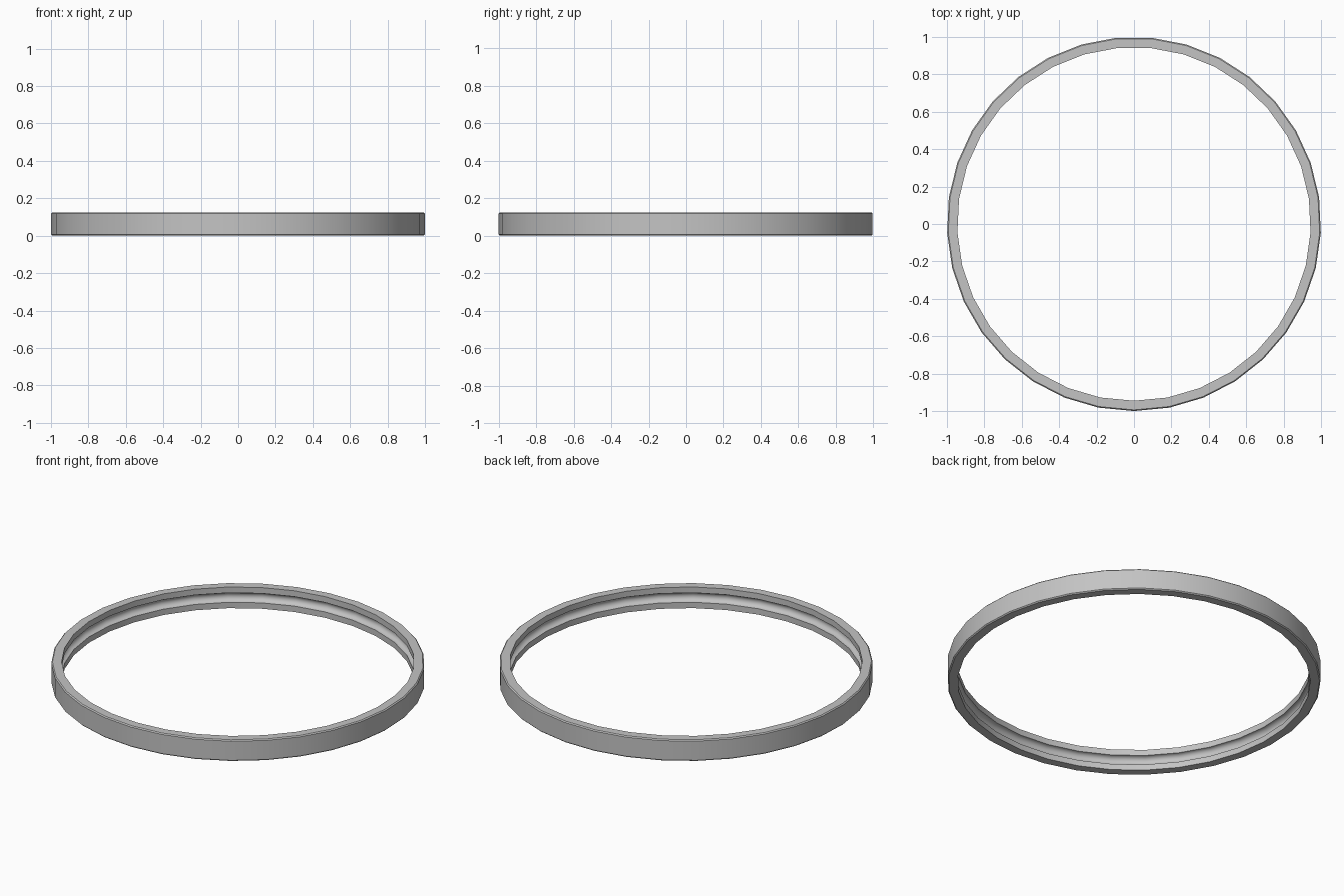
import bpy, bmesh, math

if "Cube" in bpy.data.objects:
    bpy.data.objects.remove(bpy.data.objects["Cube"], do_unlink=True)

SEGMENTS = 33
HEIGHT, OUTER, INNER = 0.125, 1.0, 0.945
CHAMFER, GROOVE = 0.006, 0.028

# Brushed steel colour
steel = bpy.data.materials.new("steel grey")
steel.use_nodes = True
colour = (0.55, 0.55, 0.55, 1)
steel.diffuse_color = colour
steel.node_tree.nodes["Principled BSDF"].inputs["Base Color"].default_value = colour

# Ring cross-section: chamfered outside, round ball groove inside
profile = [
    (INNER, 0), (OUTER - CHAMFER, 0), (OUTER, CHAMFER),
    (OUTER, HEIGHT - CHAMFER), (OUTER - CHAMFER, HEIGHT), (INNER, HEIGHT),
]
for i in range(11):
    a = math.pi * (0.5 - i / 10)
    profile.append((INNER + GROOVE * math.cos(a), HEIGHT / 2 + GROOVE * math.sin(a)))

# Sweep the section round the vertical axis
bm = bmesh.new()
rings = []
for s in range(SEGMENTS):
    t = 2 * math.pi * s / SEGMENTS - math.pi / 2
    rings.append([bm.verts.new((r * math.cos(t), r * math.sin(t), z)) for r, z in profile])
for s in range(SEGMENTS):
    a, b = rings[s], rings[(s + 1) % SEGMENTS]
    for i in range(len(profile)):
        j = (i + 1) % len(profile)
        bm.faces.new((a[i], b[i], b[j], a[j]))
bmesh.ops.recalc_face_normals(bm, faces=bm.faces)
mesh = bpy.data.meshes.new("outer_bearing_ring")
bm.to_mesh(mesh)
bm.free()

ring = bpy.data.objects.new("outer_bearing_ring", mesh)
bpy.context.collection.objects.link(ring)
mesh.materials.append(steel)

# Smooth round surfaces, crisp rims
bpy.ops.object.select_all(action='DESELECT')
ring.select_set(True)
bpy.context.view_layer.objects.active = ring
bpy.ops.object.shade_smooth_by_angle(angle=math.radians(30))
